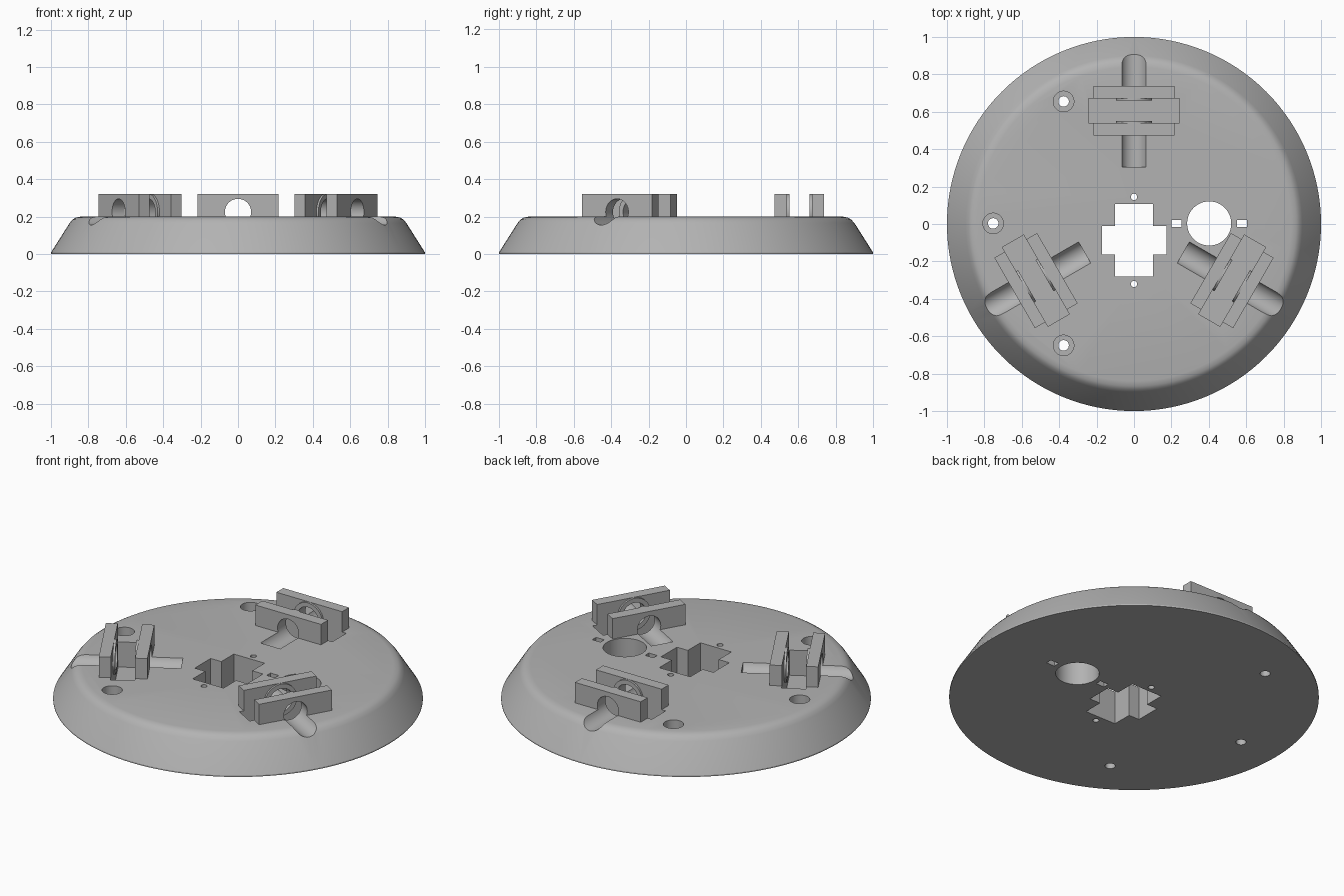
import bpy, bmesh, math
from mathutils import Matrix

if "Cube" in bpy.data.objects:
    bpy.data.objects.remove(bpy.data.objects["Cube"])

grey = bpy.data.materials.new("plain grey")
grey.diffuse_color = (0.45, 0.45, 0.45, 1)
grey.use_nodes = True
grey.node_tree.nodes["Principled BSDF"].inputs["Base Color"].default_value = grey.diffuse_color


def finish(bm, name):
    bmesh.ops.recalc_face_normals(bm, faces=bm.faces)
    me = bpy.data.meshes.new(name)
    bm.to_mesh(me)
    bm.free()
    me.materials.append(grey)
    ob = bpy.data.objects.new(name, me)
    bpy.context.collection.objects.link(ob)
    return ob


def add_box(bm, x0, x1, y0, y1, z0, z1):
    m = Matrix.Translation(((x0 + x1) / 2, (y0 + y1) / 2, (z0 + z1) / 2))
    m = m @ Matrix.Diagonal((x1 - x0, y1 - y0, z1 - z0, 1))
    bmesh.ops.create_cube(bm, size=1, matrix=m)


def box(name, *dims):
    bm = bmesh.new()
    add_box(bm, *dims)
    return finish(bm, name)


def add_cyl(bm, r, matrix, depth, seg=48):
    bmesh.ops.create_cone(bm, cap_ends=True, segments=seg, radius1=r, radius2=r,
                          depth=depth, matrix=matrix)


def hole(name, x, y, r, z0=-0.1, z1=0.5):
    bm = bmesh.new()
    add_cyl(bm, r, Matrix.Translation((x, y, (z0 + z1) / 2)), z1 - z0)
    return finish(bm, name)


def rod(name, r, y0, y1):
    # cylinder lying along y at axle height
    bm = bmesh.new()
    m = Matrix.Translation((0, (y0 + y1) / 2, 0.225)) @ Matrix.Rotation(math.pi / 2, 4, 'X')
    add_cyl(bm, r, m, y1 - y0)
    return finish(bm, name)


def apply_mods(ob):
    dg = bpy.context.evaluated_depsgraph_get()
    me = bpy.data.meshes.new_from_object(ob.evaluated_get(dg))
    ob.modifiers.clear()
    ob.data = me


def cut(ob, cutters):
    for c in cutters:
        m = ob.modifiers.new("cut", 'BOOLEAN')
        m.operation, m.solver, m.object = 'DIFFERENCE', 'EXACT', c
    bpy.context.view_layer.update()
    apply_mods(ob)
    for c in cutters:
        bpy.data.objects.remove(c)


def smooth(ob):
    bpy.ops.object.select_all(action='DESELECT')
    ob.select_set(True)
    bpy.context.view_layer.objects.active = ob
    bpy.ops.object.shade_smooth_by_angle(angle=math.radians(30))


# Base: turned disc with sloped side and softened rim
N = 128
profile = [(1, 0), (1, 0.008), (0.9, 0.166), (0.885, 0.184), (0.867, 0.195), (0.84, 0.2)]
bm = bmesh.new()
rings = [[bm.verts.new((r * math.cos(2 * math.pi * i / N), r * math.sin(2 * math.pi * i / N), z))
          for i in range(N)] for r, z in profile]
for a, b in zip(rings, rings[1:]):
    for i in range(N):
        j = (i + 1) % N
        bm.faces.new((a[i], a[j], b[j], b[i]))
bm.faces.new(rings[0][::-1])
bm.faces.new(rings[-1])
base = finish(bm, "base_disc")

# Central cross opening, round cable opening and its tie slots
cutters = [
    box("cross_wide", -0.172, 0.174, -0.163, -0.012, -0.1, 0.5),
    box("cross_tall", -0.102, 0.102, -0.282, 0.106, -0.1, 0.5),
    hole("pin_hole_back", 0, 0.145, 0.017),
    hole("pin_hole_front", 0, -0.321, 0.017),
    hole("cable_hole", 0.402, 0.003, 0.118),
    box("tie_slot_inner", 0.2, 0.255, -0.015, 0.021, -0.1, 0.5),
    box("tie_slot_outer", 0.55, 0.605, -0.015, 0.021, -0.1, 0.5),
]
# Counterbored screw holes
for deg in (120, 180, 240):
    x, y = 0.753 * math.cos(math.radians(deg)), 0.753 * math.sin(math.radians(deg)) + 0.003
    cutters += [hole("screw_hole", x, y, 0.028), hole("screw_head", x, y, 0.055, 0.1)]
# Roller pocket and axle groove at each bracket
for deg in (0, 120, 240):
    spin = Matrix.Rotation(math.radians(deg), 4, 'Z')
    pocket = box("roller_pocket", -0.244, 0.244, 0.54, 0.672, 0.05, 0.5)
    groove = rod("axle_groove", 0.07, 0.305, 1.1)
    for c in (pocket, groove):
        c.matrix_world = spin
        cutters.append(c)
cut(base, cutters)
smooth(base)

# Axle brackets: two plates with ring bosses facing the pocket
for deg, side in ((0, "back"), (120, "left"), (240, "right")):
    spin = Matrix.Rotation(math.radians(deg), 4, 'Z')
    for part, y0, y1, b0, b1 in (("inner", 0.473, 0.54, 0.54, 0.552),
                                 ("outer", 0.672, 0.737, 0.66, 0.672)):
        plate = box(f"{side}_{part}_plate", -0.217, 0.217, y0, y1, 0.2, 0.322)
        boss = rod(f"{side}_{part}_boss", 0.096, b0, b1)
        for ob in (plate, boss):
            cut(ob, [rod("axle_bore", 0.07, 0.3, 0.9)])
            ob.matrix_world = spin
            smooth(ob)
